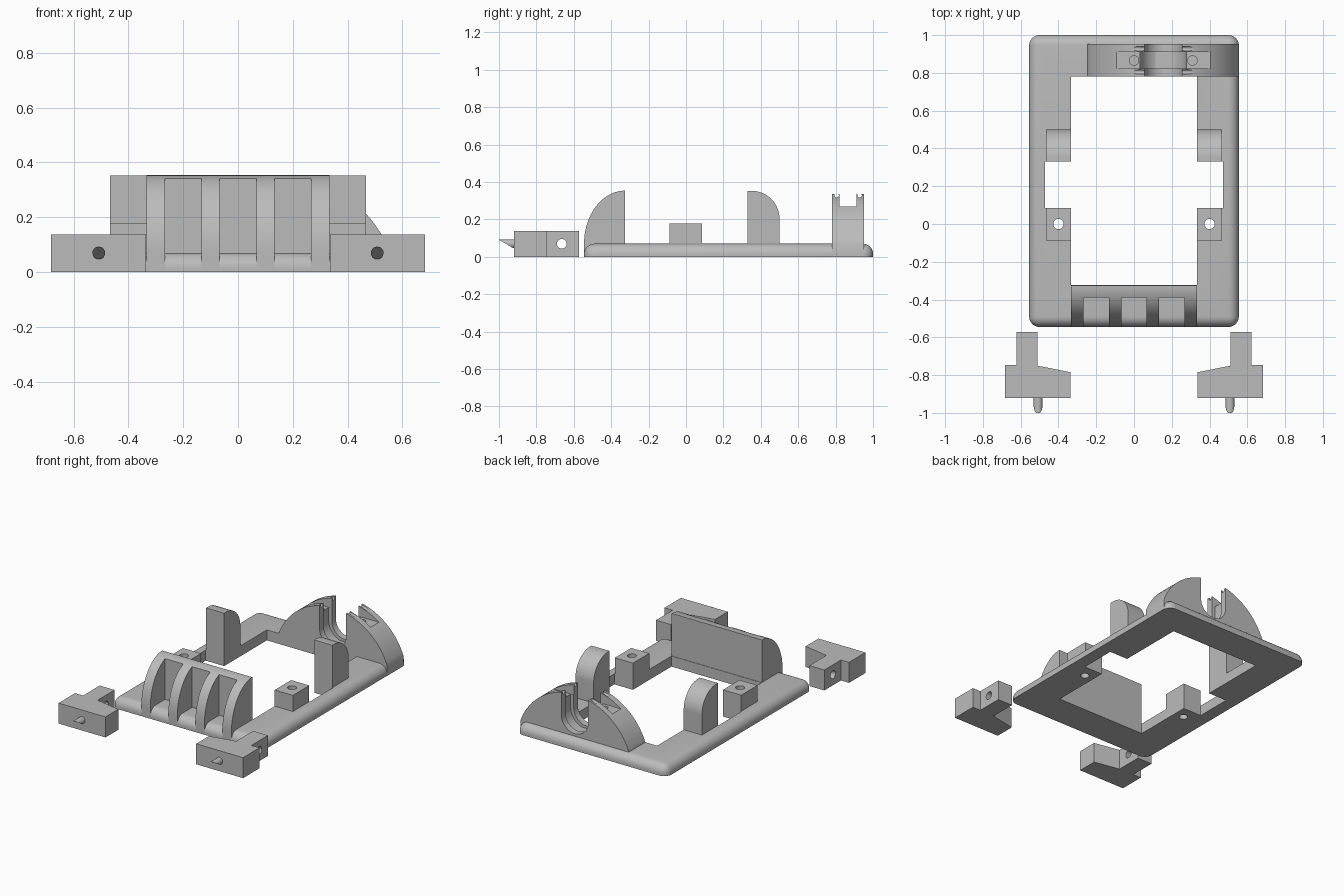
import bpy, bmesh
from math import sin, cos, pi, radians
from mathutils import Vector, Matrix

if "Cube" in bpy.data.objects:
    bpy.data.objects.remove(bpy.data.objects["Cube"])

grey = bpy.data.materials.new("plain grey")
grey.use_nodes = True
grey.diffuse_color = (0.5, 0.5, 0.5, 1)
grey.node_tree.nodes["Principled BSDF"].inputs["Base Color"].default_value = (0.5, 0.5, 0.5, 1)


def finish(name, bm):
    bmesh.ops.recalc_face_normals(bm, faces=bm.faces)
    mesh = bpy.data.meshes.new(name)
    bm.to_mesh(mesh)
    bm.free()
    mesh.materials.append(grey)
    obj = bpy.data.objects.new(name, mesh)
    bpy.context.scene.collection.objects.link(obj)
    return obj


def prism(name, points, axis, lo, hi):
    """Extrude a 2D outline along x, y or z; outline uses the other two axes in order."""
    def place(p, d):
        v = list(p)
        v.insert("xyz".index(axis), d)
        return v
    bm = bmesh.new()
    face = bm.faces.new([bm.verts.new(place(p, lo)) for p in points])
    out = bmesh.ops.extrude_face_region(bm, geom=[face])["geom"]
    shift = Vector(place((0, 0), hi - lo))
    bmesh.ops.translate(bm, vec=shift, verts=[g for g in out if isinstance(g, bmesh.types.BMVert)])
    return finish(name, bm)


def box(name, x0, x1, y0, y1, z0, z1):
    return prism(name, [(x0, y0), (x1, y0), (x1, y1), (x0, y1)], "z", z0, z1)


def arc(cx, cy, rx, ry, start, end, n=24):
    angles = [radians(start + (end - start) * i / n) for i in range(n + 1)]
    return [(cx + rx * cos(a), cy + ry * sin(a)) for a in angles]


def rod(name, u, v, r, axis, lo, hi):
    return prism(name, arc(u, v, r, r, 0, 360, 32)[:-1], axis, lo, hi)


def cut(obj, cutter):
    mod = obj.modifiers.new("cut", "BOOLEAN")
    mod.operation, mod.solver, mod.object = "DIFFERENCE", "EXACT", cutter
    bpy.context.view_layer.update()
    with bpy.context.temp_override(object=obj, active_object=obj):
        bpy.ops.object.modifier_apply(modifier=mod.name)
    bpy.data.objects.remove(cutter)


def smooth(obj):
    bpy.ops.object.select_all(action="DESELECT")
    obj.select_set(True)
    bpy.context.view_layer.objects.active = obj
    bpy.ops.object.shade_smooth_by_angle(angle=radians(30))


parts = []

# Base frame with rounded upper edges and stepped opening
bm = bmesh.new()
bmesh.ops.create_cube(bm, size=1, matrix=Matrix.Translation((0, 0.2275, 0.035))
                      @ Matrix.Diagonal((1.11, 1.545, 0.07, 1)))
edges = [e for e in bm.edges if max(v.co.z for v in e.verts) > 0.03]
bmesh.ops.bevel(bm, geom=edges, offset=0.055, segments=8, profile=0.5, affect="EDGES")
base = finish("base_frame", bm)
cut(base, box("opening", -0.333, 0.333, -0.322, 0.78, -0.1, 0.2))
cut(base, box("side_notches", -0.47, 0.47, 0.085, 0.33, -0.1, 0.2))
for s in (-1, 1):
    cut(base, rod("hole", s * 0.4, 0, 0.027, "z", -0.1, 0.3))
parts.append(base)

# Screw blocks and rounded posts on both sides
for side, s in (("right", -1), ("left", 1)):
    xs = sorted((s * 0.333, s * 0.467))
    block = box(side + "_screw_block", *xs, -0.088, 0.085, 0.07, 0.178)
    cut(block, rod("hole", s * 0.4, 0, 0.027, "z", -0.1, 0.3))
    outline = [(0.33, 0.07), (0.5, 0.07)] + arc(0.35, 0.203, 0.15, 0.15, 0, 90) + [(0.33, 0.353)]
    parts += [block, prism(side + "_post", outline, "x", *xs)]

# Curved front panel with three recesses
outline = [(-0.325, 0)] + arc(-0.325, 0.07, 0.22, 0.284, 90, 180) + [(-0.545, 0)]
panel = prism("front_panel", outline, "x", -0.333, 0.333)
for x in (-0.2, 0, 0.2):
    cut(panel, box("recess", x - 0.067, x + 0.067, -0.7, -0.388, -0.1, 0.5))
parts.append(panel)

# Rear arch: U-shaped slot, inner groove, pocket and small holes
cx, r = 0.155, 0.428
outline = arc(cx, -0.08, r, r, 20.5, 159.5, 48)
outline = [(outline[0][0], 0)] + outline + [(outline[-1][0], 0)]
arch = prism("rear_arch", outline, "y", 0.78, 0.953)


def u_shape(radius):
    return [(cx + radius, 0.5), (cx - radius, 0.5)] + arc(cx, 0.185, radius, radius, 180, 360)


cut(arch, prism("slot", u_shape(0.099), "y", 0.7, 1.1))
cut(arch, prism("groove", u_shape(0.122), "y", 0.823, 0.91))
cut(arch, box("pocket", -0.108, 0.418, 0.822, 0.911, 0.268, 0.5))
for x in (0, 0.31):
    cut(arch, rod("screw_hole", x, 0.866, 0.025, "z", 0.1, 0.5))
for y in (0.805, 0.928):
    cut(arch, rod("pin_hole", y, 0.329, 0.012, "x", -0.2, 0.5))
parts.append(arch)

# Two separate latches with a cross hole and a slanted peg
latch_outline = [(0.335, -0.92), (0.682, -0.92), (0.682, -0.747), (0.622, -0.747),
                 (0.622, -0.572), (0.512, -0.572), (0.512, -0.75), (0.335, -0.785)]
for side, s in (("right", -1), ("left", 1)):
    latch = prism(side + "_latch", [(s * x, y) for x, y in latch_outline], "z", 0, 0.137)
    cut(latch, rod("cross_hole", -0.664, 0.07, 0.026, "x", -1, 1))
    peg = rod(side + "_latch_peg", s * 0.508, 0.07, 0.023, "y", -1, -0.91)
    bm = bmesh.new()
    bm.from_mesh(peg.data)
    geom = bm.verts[:] + bm.edges[:] + bm.faces[:]
    cutline = bmesh.ops.bisect_plane(bm, geom=geom, plane_co=(0, -1, 0.091),
                                     plane_no=(0, -0.044, -0.075), clear_outer=True)
    bmesh.ops.holes_fill(bm, edges=[e for e in bm.edges if e.is_boundary])
    bm.to_mesh(peg.data)
    bm.free()
    parts += [latch, peg]

for part in parts:
    smooth(part)
